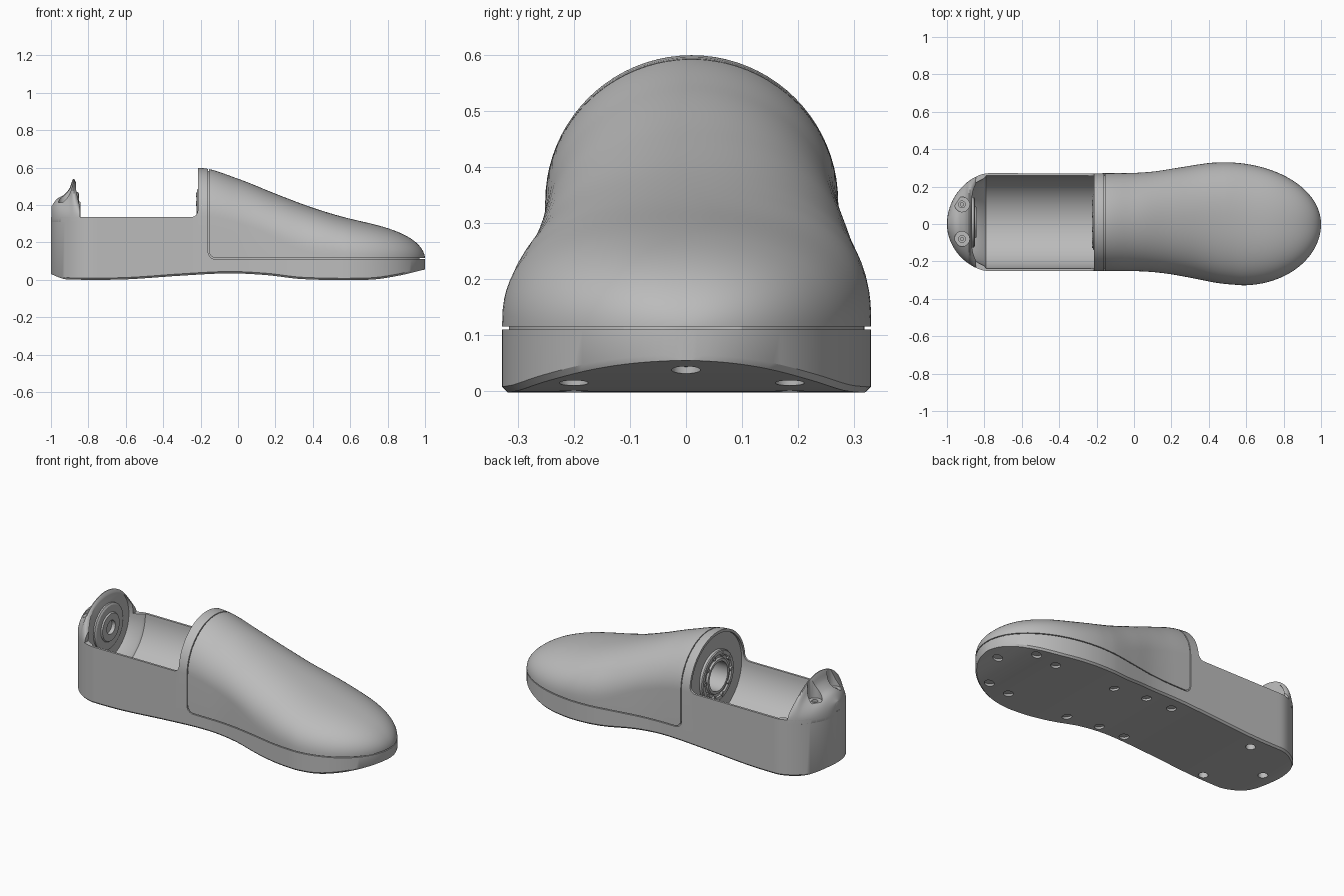
import bpy, bmesh, math
from mathutils import Matrix, Vector

if "Cube" in bpy.data.objects:
    bpy.data.objects.remove(bpy.data.objects["Cube"])

grey = bpy.data.materials.new("shell_grey")
grey.use_nodes = True
grey.diffuse_color = (0.5, 0.5, 0.5, 1)
grey.node_tree.nodes["Principled BSDF"].inputs["Base Color"].default_value = (0.5, 0.5, 0.5, 1)

AXIS_Y, AXIS_Z = 0.01, 0.335      # long axis of the ankle trough
parts = []


def make(name, bm):
    bmesh.ops.recalc_face_normals(bm, faces=bm.faces)
    mesh = bpy.data.meshes.new(name)
    bm.to_mesh(mesh)
    bm.free()
    ob = bpy.data.objects.new(name, mesh)
    bpy.context.scene.collection.objects.link(ob)
    mesh.materials.append(grey)
    return ob


def part(ob):
    parts.append(ob)
    return ob


def skin(name, rings, loop=False):
    """Bridge equal rings of points; cap the ends unless they loop."""
    bm = bmesh.new()
    rows = [[bm.verts.new(p) for p in ring] for ring in rings]
    n = len(rows[0])
    pairs = list(zip(rows, rows[1:])) + ([(rows[-1], rows[0])] if loop else [])
    for a, b in pairs:
        for i in range(n):
            j = (i + 1) % n
            bm.faces.new((a[i], a[j], b[j], b[i]))
    if not loop:
        bm.faces.new(rows[0])
        bm.faces.new(rows[-1])
    return make(name, bm)


def lathe(name, profile, y=AXIS_Y, z=AXIS_Z, loop=False, seg=64):
    """Turn (x, radius) points about an axis along x."""
    turn = [2 * math.pi * i / seg for i in range(seg)]
    return skin(name, [[(x, y + r * math.cos(a), z + r * math.sin(a)) for a in turn]
                       for x, r in profile], loop)


def prism(name, pts):
    """Extrude an x-z outline across the full width."""
    return skin(name, [[(x, y, z) for x, z in pts] for y in (-0.6, 0.6)])


def post(name, x, y, r, lo, hi):
    bm = bmesh.new()
    bmesh.ops.create_cone(bm, cap_ends=True, segments=24, radius1=r, radius2=r, depth=hi - lo,
                          matrix=Matrix.Translation((x, y, (lo + hi) / 2)))
    return make(name, bm)


def cut(ob, cutter, mode='DIFFERENCE', keep=False):
    mod = ob.modifiers.new("cut", 'BOOLEAN')
    mod.operation, mod.object, mod.solver = mode, cutter, 'EXACT'
    bpy.context.view_layer.objects.active = ob
    bpy.ops.object.modifier_apply(modifier=mod.name)
    if not keep:
        bpy.data.objects.remove(cutter)


def curve(pts, x):
    """Smooth interpolation through a few (x, value) points."""
    if x <= pts[0][0]:
        return pts[0][1]
    if x >= pts[-1][0]:
        return pts[-1][1]
    k = max(i for i in range(len(pts) - 1) if pts[i][0] <= x)

    def slope(i):
        a, b = pts[max(i - 1, 0)], pts[min(i + 1, len(pts) - 1)]
        return (b[1] - a[1]) / (b[0] - a[0])
    (x0, v0), (x1, v1) = pts[k], pts[k + 1]
    h = x1 - x0
    t = (x - x0) / h
    return (v0 * (1 + 2 * t) * (1 - t) ** 2 + v1 * t * t * (3 - 2 * t)
            + h * t * (1 - t) * (slope(k) * (1 - t) - slope(k + 1) * t))


# Foot outline, underside, wall height and crest along the length
LEFT = [(-1, .272), (-.05, .272), (.1, .28), (.25, .303), (.4, .326), (.48, .33)]
RIGHT = [(-1, .252), (0, .252), (.15, .262), (.3, .287), (.45, .316), (.58, .328)]
UNDER = [(-1, .03), (-.93, .004), (-.85, 0), (-.6, .002), (-.3, .022), (-.05, .034),
         (.15, .025), (.35, .003), (.7, 0), (.85, .02), (1, .055)]
WALL = [(-1, AXIS_Z), (-.16, AXIS_Z), (.1, .27), (.35, .16), (.6, .12), (.8, .11)]
CREST = [(-1, .598), (-.2, .598), (0, .54), (.2, .46), (.4, .385), (.6, .326), (.8, .287), (1, .262)]
FIN = [(-1, .39), (-.97, .43), (-.93, .455), (-.9, .49), (-.88, .54), (-.86, .5), (-.84, .42)]


def side(pts, x):
    w, peak = curve(pts, x), pts[-1][0]
    if x > peak:
        w *= math.sqrt(max(0, 1 - ((x - peak) / (1 - peak)) ** 2))
    if x < -.78:
        w *= math.sqrt(max(0, 1 - ((-.78 - x) / .22) ** 1.65))
    return w


def section(x, inset, fin):
    l, r = side(LEFT, x) - inset, side(RIGHT, x) - inset
    yc, w = (l - r) / 2, max((l + r) / 2, .004)
    low, wall, top = curve(UNDER, x) + inset, curve(WALL, x), curve(CREST, x)
    if fin:
        low, wall, top = .3, .33, curve(FIN, x)
    elif x > .6:
        top = .11 + (top - .11) * math.sqrt(1 - ((x - .6) / .4) ** 3)
    top = max(top - inset, wall + .002)
    b = min(.01, w * .3)
    e = 2 / (2 + .3 * min(1, max(0, x / .5)))
    ring = [(x, yc - w + b, low), (x, yc - w, low + b)]
    for i in range(41):
        c, s = -math.cos(math.pi * i / 40), math.sin(math.pi * i / 40)
        ring.append((x, yc + math.copysign(w * abs(c) ** e, c), wall + (top - wall) * max(s, 0) ** e))
    return ring + [(x, yc + w, low + b), (x, yc + w - b, low)]


def loft(name, lo, hi, n, inset=0, fin=False):
    xs = [lo + (hi - lo) * (1 - math.cos(math.pi * i / n)) / 2 for i in range(n + 1)]
    return skin(name, [section(x, inset, fin) for x in xs])


def corner(cx, cz, r, start, end):
    return [(cx + r * math.cos(math.radians(a)), cz + r * math.sin(math.radians(a)))
            for a in [start + (end - start) * i / 8 for i in range(9)]]


def upper_region(gap):
    x, z, r = -.16 + gap, .11 + gap, .04
    return prism("upper_region", corner(x + r, z + r, r, 180, 270) + [(1.2, z), (1.2, .8), (x, .8)])


def trough():
    return lathe("trough_cutter", [(-.865, .2), (-.8, .235), (-.79, .248), (-.2, .248)])


def bore():
    return lathe("bore_cutter", [(-.3, .085), (-.08, .085)])


# Sole, heel cup and ankle flange in one piece
base = part(loft("sole_and_heel", -.9997, .9997, 90))
cut(base, prism("ankle_cutter", [(-1.2, AXIS_Z)] + corner(-.25, AXIS_Z + .035, .035, -90, 0)
                + [(-.215, .8), (-1.2, .8)]))
cut(base, trough())
cut(base, upper_region(0))
cut(base, bore())

# Screw holes in the underside
holes = [(.93, 0), (-.88, 0)] + [(x, y) for x in (.82, .69, .29, .07, -.1, -.64) for y in (.185, -.2)]
for x, y in holes:
    floor = curve(UNDER, x)
    cut(base, post("hole_cutter", x, y, .026, floor - .05, floor + .045))

# Upper shell, separated from the base by a fine seam
upper = part(loft("upper_shell", -.3, .9997, 80))
cut(upper, upper_region(.005), 'INTERSECT')
cut(upper, bore())
lining = part(loft("inner_lining", -.185, .97, 50, inset=.012))
cut(lining, bore())

# Raised heel fin with two counterbored screws
fin = part(loft("heel_fin", -.998, -.845, 40, fin=True))
cut(fin, trough())
for y in (.105, -.08):
    cut(fin, post("counterbore_cutter", -.92, y, .04, .412, .8))
    cut(fin, post("screw_cutter", -.92, y, .018, .37, .6))
    part(post("heel_screw", -.92, y, .011, .36, .4))

# Pivot disc inside the heel
part(lathe("heel_pivot", [(-.88, .135), (-.856, .135), (-.85, .125), (-.85, .085),
                          (-.842, .08), (-.842, .04), (-.88, .04)], loop=True))

# Bearing ring and bolts on the ankle flange
part(lathe("bearing_ring", [(-.19, .15), (-.215, .15), (-.22, .145), (-.22, .125), (-.212, .12),
                            (-.212, .105), (-.222, .1), (-.222, .085), (-.19, .085)], loop=True))
for i in range(10):
    a = math.radians(36 * i)
    part(lathe("ring_bolt", [(-.195, .013), (-.224, .013), (-.224, .006), (-.216, .006)],
               AXIS_Y + .125 * math.cos(a), AXIS_Z + .125 * math.sin(a), seg=12))

bpy.ops.object.select_all(action='DESELECT')
for ob in parts:
    ob.select_set(True)
bpy.context.view_layer.objects.active = base
bpy.ops.object.shade_smooth_by_angle(angle=math.radians(30))
